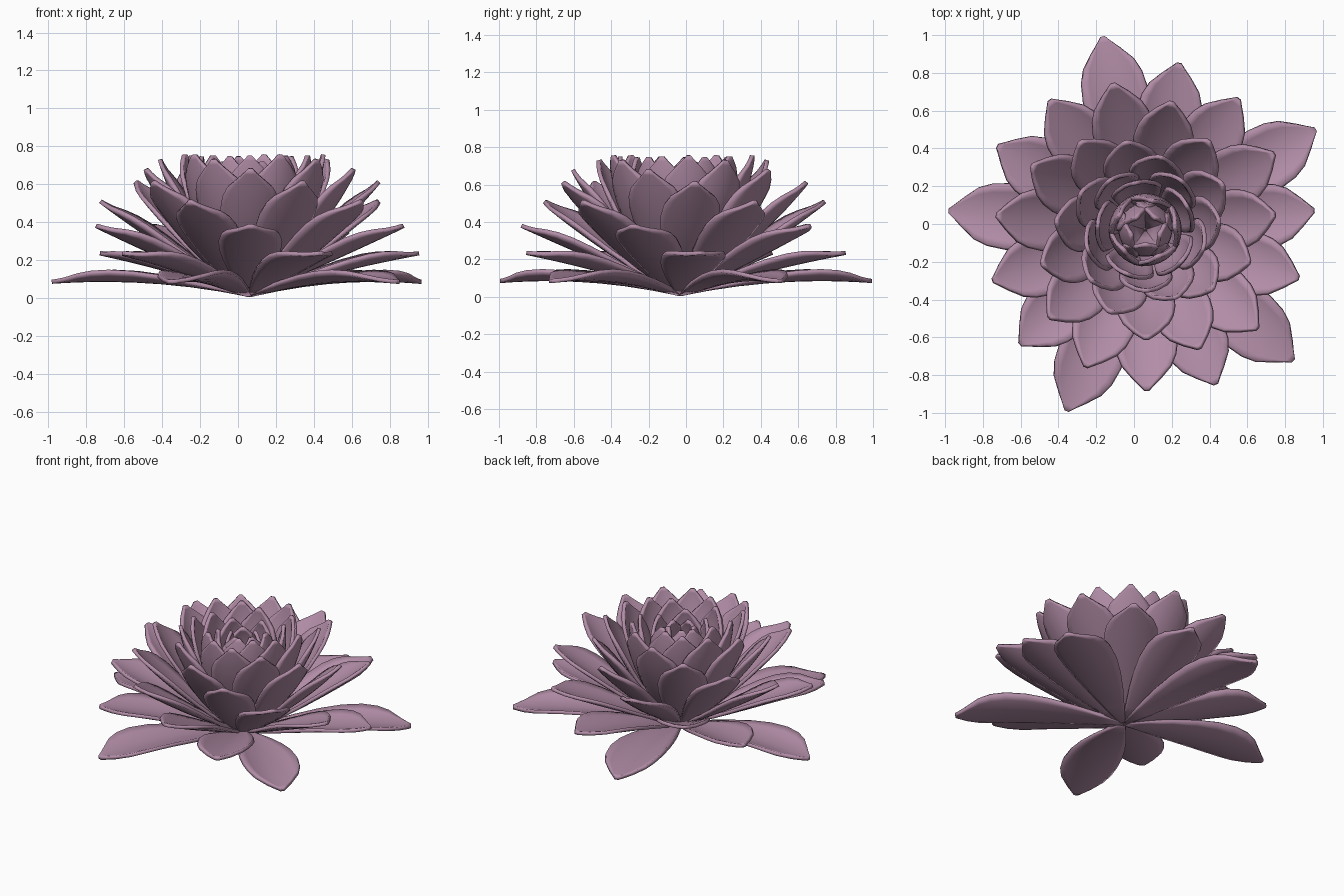
import bpy, bmesh, math
from mathutils import Vector, Matrix

old = bpy.data.objects.get("Cube")
if old:
    bpy.data.objects.remove(old, do_unlink=True)

pink = bpy.data.materials.new("dusty_pink")
pink.use_nodes = True
COLOUR = (0.45, 0.27, 0.39, 1)
pink.diffuse_color = COLOUR
pink.node_tree.nodes["Principled BSDF"].inputs["Base Color"].default_value = COLOUR

CENTRE = Vector((0.06, -0.03, 0.015))
# petal outline: (fraction of length, half width)
OUTLINE = [(0, .012), (.15, .06), (.3, .107), (.45, .147), (.58, .172), (.7, .18),
           (.79, .168), (.86, .138), (.93, .076), (.97, .038), (1, .012)]
# tip radius and height of each ring, from the outermost in
TIPS = [(1.05, .07), (.90, .22), (.85, .365), (.79, .495), (.69, .60), (.58, .67),
        (.48, .725), (.40, .755), (.33, .755), (.26, .755), (.16, .73), (.08, .70)]
START = (30.5, 6.5, 54.5)
ACROSS = 8


def petal_mesh(name, tip, bend, width, cup):
    """Cupped petal pointing along +x whose spine ends at the given tip."""
    length, lift = Vector(tip).length, math.atan2(tip[1], tip[0])
    bm = bmesh.new()
    rows, x, z, last = [], 0.0, 0.0, 0.0
    for t, half in OUTLINE:
        # the spine turns steadily from base to tip
        mid = lift + bend * ((t + last) - 1)
        x += math.cos(mid) * (t - last) * length
        z += math.sin(mid) * (t - last) * length
        last = t
        slope = lift + bend * (2 * t - 1)
        inward = Vector((-math.sin(slope), 0, math.cos(slope)))
        row = []
        for i in range(ACROSS + 1):
            a = (2 * i / ACROSS - 1) * half * width / cup
            p = Vector((x, cup * math.sin(a), z)) + inward * cup * (1 - math.cos(a))
            row.append(bm.verts.new(p))
        rows.append(row)
    for low, high in zip(rows, rows[1:]):
        for i in range(ACROSS):
            bm.faces.new((low[i], high[i], high[i + 1], low[i + 1]))
    bmesh.ops.recalc_face_normals(bm, faces=bm.faces)
    mesh = bpy.data.meshes.new(name)
    bm.to_mesh(mesh)
    bm.free()
    mesh.materials.append(pink)
    return mesh


# rings of five petals: the outer ones droop, the inner ones curl over the middle
petals = []
for ring, tip in enumerate(TIPS):
    f = ring / (len(TIPS) - 1)
    bend = math.radians(-8 + 52 * f - 14 * f * f)
    mesh = petal_mesh(f"petal_ring_{ring + 1}", tip, bend, 1 - 0.25 * f, 0.36 - 0.18 * f)
    for k in range(5):
        petal = bpy.data.objects.new(f"petal_{ring + 1}_{k + 1}", mesh)
        bpy.context.collection.objects.link(petal)
        turn = Matrix.Rotation(math.radians(START[ring % 3] + 72 * k), 4, "Z")
        petal.matrix_world = Matrix.Translation(CENTRE) @ turn
        thick = petal.modifiers.new("thickness", "SOLIDIFY")
        thick.thickness = 0.022
        thick.offset = 0
        petals.append(petal)

bpy.ops.object.select_all(action="DESELECT")
for petal in petals:
    petal.select_set(True)
bpy.context.view_layer.objects.active = petals[0]
bpy.ops.object.shade_smooth_by_angle(angle=math.radians(40))
